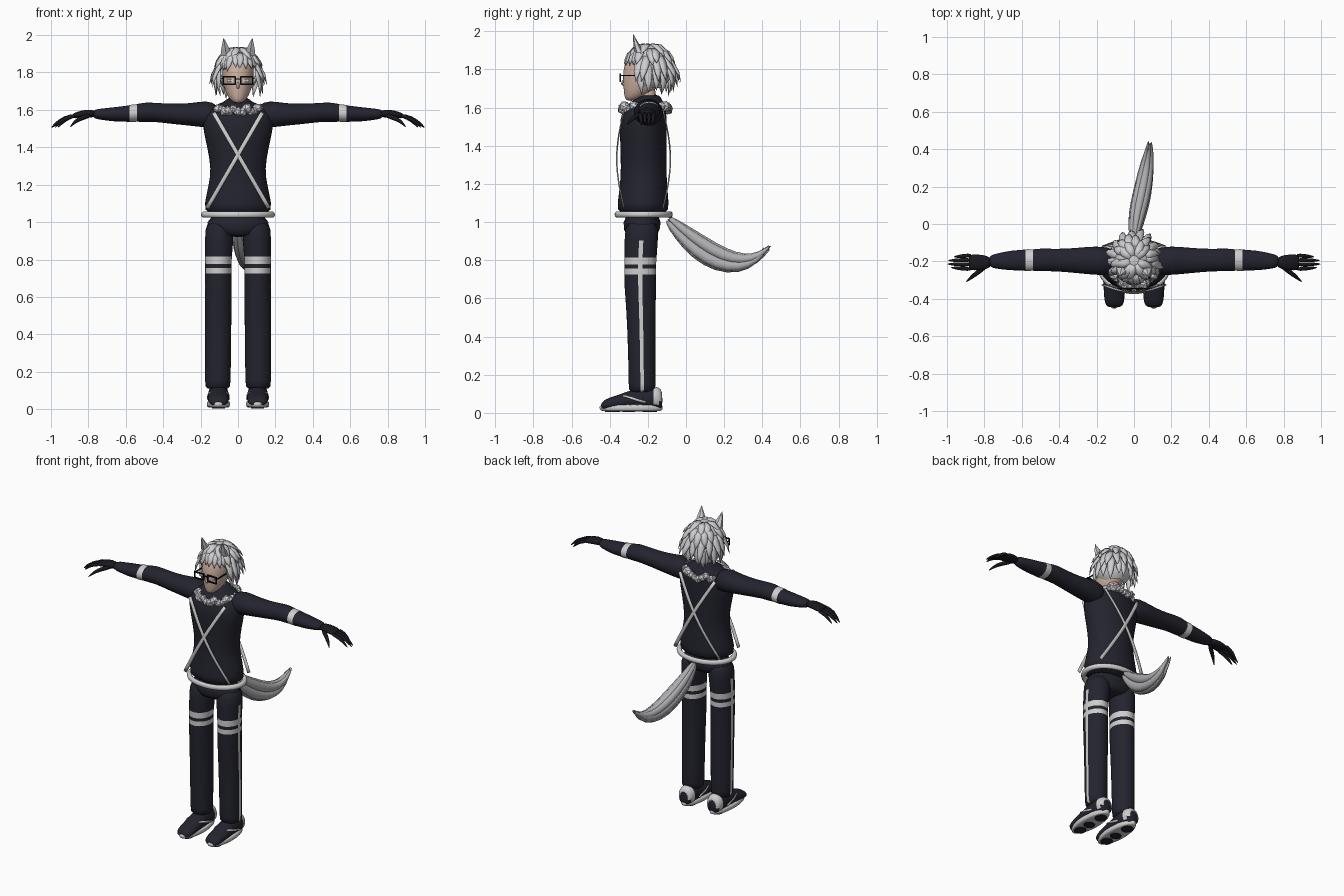
import bpy, bmesh, math, random
from mathutils import Vector, Matrix

random.seed(4)
default_cube = bpy.data.objects.get("Cube")
if default_cube:
    bpy.data.objects.remove(default_cube, do_unlink=True)

X, Y, Z = Vector((1, 0, 0)), Vector((0, 1, 0)), Vector((0, 0, 1))
SIDES = (("left", 1), ("right", -1))


def material(name, *rgb):
    mat = bpy.data.materials.new(name)
    mat.use_nodes = True
    mat.diffuse_color = (*rgb, 1)
    shader = next(n for n in mat.node_tree.nodes if n.type == "BSDF_PRINCIPLED")
    shader.inputs["Base Color"].default_value = (*rgb, 1)
    return mat


navy = material("dark navy cloth", .017, .017, .028)
glove = material("black glove", .009, .009, .013)
white = material("white trim", .62, .62, .62)
silver = material("silver hair", .62, .62, .65)
grey = material("grey fur", .42, .42, .44)
skin = material("skin", .62, .44, .36)
black = material("black frame", .004, .004, .005)


def finish(name, bm, mats, smooth=True, subdivide=0):
    bmesh.ops.recalc_face_normals(bm, faces=bm.faces)
    mesh = bpy.data.meshes.new(name)
    bm.to_mesh(mesh)
    bm.free()
    for mat in mats:
        mesh.materials.append(mat)
    obj = bpy.data.objects.new(name, mesh)
    bpy.context.collection.objects.link(obj)
    if smooth:
        mesh.shade_smooth()
    if subdivide:
        mod = obj.modifiers.new("Subdivision", "SUBSURF")
        mod.levels = mod.render_levels = subdivide
    return obj


def loft(bm, sections, ref=X, n=24, axis=None, paint=None):
    """Skin ellipses (centre, a, b) along a path; a lies along ref."""
    rings = []
    for i, (centre, a, b) in enumerate(sections):
        ahead = sections[min(i + 1, len(sections) - 1)][0]
        t = axis or (ahead - sections[max(i - 1, 0)][0]).normalized()
        u = (ref - t * ref.dot(t)).normalized()
        v = t.cross(u)
        angles = [math.tau * (j + .5) / n for j in range(n)]
        rings.append([bm.verts.new(centre + u * a * math.cos(w) + v * b * math.sin(w))
                      for w in angles])
    for low, high in zip(rings, rings[1:]):
        for j in range(n):
            k = (j + 1) % n
            face = bm.faces.new((low[j], low[k], high[k], high[j]))
            if paint:
                face.material_index = paint(j, face.calc_center_median())
    bm.faces.new(rings[0][::-1])
    bm.faces.new(rings[-1])


def upright(name, rows, mats, side=1, paint=None, n=24):
    """Vertical form from rows of z, x, y, half width, half depth."""
    bm = bmesh.new()
    loft(bm, [(Vector((x * side, y, z)), a, b) for z, x, y, a, b in rows],
         X * side, n, Z, paint)
    return finish(name, bm, mats, True, 1)


def box(bm, centre, size):
    bmesh.ops.create_cube(bm, size=1, matrix=Matrix.Translation(centre)
                          @ Matrix.Diagonal((*size, 1)))


# Jacket, hips, neck and head
upright("jacket", [(1.03, 0, -.225, .185, .14), (1.1, 0, -.225, .181, .135),
                   (1.2, 0, -.222, .158, .124), (1.28, 0, -.222, .144, .12),
                   (1.4, 0, -.223, .165, .122), (1.5, 0, -.225, .19, .124),
                   (1.57, 0, -.222, .19, .12), (1.62, 0, -.205, .15, .1),
                   (1.64, 0, -.2, .07, .07), (1.67, 0, -.19, .058, .058)], [navy])
upright("hips", [(.92, 0, -.232, .1, .075), (.95, 0, -.232, .165, .095),
                 (1.05, 0, -.228, .18, .11)], [navy])
upright("neck", [(1.6, 0, -.2, .047, .047), (1.73, 0, -.2, .045, .045)], [skin])
upright("head", [(1.635, 0, -.288, .018, .025), (1.655, 0, -.268, .045, .055),
                 (1.7, 0, -.238, .07, .09), (1.76, 0, -.225, .083, .107),
                 (1.82, 0, -.215, .087, .112), (1.88, 0, -.2, .075, .1),
                 (1.915, 0, -.2, .03, .04)], [skin])
bm = bmesh.new()
loft(bm, [(Vector((0, -.318, 1.755)), .006, .006), (Vector((0, -.343, 1.722)), .009, .007),
          (Vector((0, -.322, 1.713)), .006, .004)], n=8)
finish("nose", bm, [skin], True, 1)

# White hem roll
bpy.ops.mesh.primitive_torus_add(major_radius=.181, minor_radius=.017, major_segments=40,
                                 minor_segments=10, location=(0, -.222, 1.04))
hem = bpy.context.object
hem.name = "jacket_hem"
hem.scale = (1, .77, 1)
hem.data.materials.append(white)
hem.data.shade_smooth()

# Crossed straps, front and back
for place, base, bulge in (("front", -.325, -.038), ("back", -.12, .038)):
    for label, s in SIDES:
        bm = bmesh.new()
        path = []
        for i in range(13):
            t = i / 12
            path.append((Vector((s * (.13 - .295 * t), base + bulge * math.sin(math.pi * t),
                                 1.585 - .51 * t)), .012, .004))
        loft(bm, path, n=8)
        finish(f"{place}_strap_{label}", bm, [white])

# Fluffy collar
bm = bmesh.new()
for i in range(30):
    w = math.tau * i / 30
    spot = Vector((.118 * math.sin(w), -.212 - .122 * math.cos(w),
                   1.597 + random.uniform(-.012, .012)))
    turn = Matrix.Rotation(random.random() * 3, 4, (1, 1, 1))
    bmesh.ops.create_icosphere(bm, subdivisions=1, radius=random.uniform(.022, .033),
                               matrix=Matrix.Translation(spot) @ turn)
finish("fur_collar", bm, [silver], False)

for label, s in SIDES:
    # Arm with a white band
    bm = bmesh.new()
    arm = [(.1, -.2, 1.565, .07, .065), (.17, -.197, 1.578, .078, .074),
           (.25, -.195, 1.575, .074, .06), (.35, -.195, 1.578, .063, .054),
           (.45, -.192, 1.588, .06, .051), (.5, -.192, 1.588, .062, .053),
           (.549, -.193, 1.583, .056, .046), (.551, -.193, 1.583, .059, .048),
           (.586, -.193, 1.58, .059, .046), (.588, -.193, 1.58, .055, .043),
           (.66, -.195, 1.576, .054, .039), (.72, -.198, 1.577, .043, .031),
           (.78, -.2, 1.578, .033, .025)]
    loft(bm, [(Vector((x * s, y, z)), a, b) for x, y, z, a, b in arm], Y, axis=X * s,
         paint=lambda j, c: int(.55 < abs(c.x) < .587))
    finish(f"{label}_arm", bm, [navy, white], True, 1)

    # Gloved hand with pointed fingers and thumb
    bm = bmesh.new()
    palm = [(.76, 1.578, .03, .023), (.81, 1.582, .042, .022),
            (.86, 1.573, .046, .018), (.885, 1.565, .04, .013)]
    loft(bm, [(Vector((x * s, -.205, z)), a, b) for x, z, a, b in palm], Y, n=12)
    for i in range(4):
        reach = (.115, .135, .13, .1)[i]
        y = -.242 + i * .025
        loft(bm, [(Vector((s * (.865 + reach * t), y + .006 * (1.5 - i) * t,
                           1.572 - .068 * t * t)), r, r)
                  for t, r in ((0, .012), (.45, .012), (.75, .01), (1, .002))], Y, n=8)
    loft(bm, [(Vector((x * s, y, z)), r, r) for x, y, z, r in
              ((.78, -.215, 1.575, .014), (.83, -.255, 1.56, .015),
               (.87, -.285, 1.54, .011), (.9, -.312, 1.505, .002))], Z, n=8)
    finish(f"{label}_hand", bm, [glove], True, 1)

    # Trouser leg with outer stripe and knee bands
    def stripes(j, c):
        band = .735 < c.z < .755 or .777 < c.z < .803
        return int(band or (j == 23 and c.z < .95))
    upright(f"{label}_leg", [(.105, .108, -.23, .066, .07), (.13, .108, -.23, .069, .071),
                             (.3, .108, -.231, .071, .072), (.55, .106, -.236, .072, .077),
                             (.66, .105, -.24, .071, .084), (.734, .105, -.24, .071, .084),
                             (.756, .105, -.24, .071, .084), (.776, .105, -.24, .071, .084),
                             (.804, .105, -.239, .072, .085), (.9, .101, -.235, .076, .088),
                             (1.02, .097, -.23, .08, .09)], [navy, white], s, stripes)

    # Shoe: sole, upper with white heel, side flash, tread plates
    upright(f"{label}_sole", [(.008, .105, -.285, .054, .15), (.012, .105, -.287, .062, .166),
                              (.036, .105, -.288, .064, .169), (.046, .105, -.286, .058, .158)],
            [white], s)
    bm = bmesh.new()
    upper = [(-.448, .04, .035), (-.42, .053, .06), (-.37, .058, .075), (-.31, .058, .097),
             (-.25, .057, .118), (-.19, .056, .125), (-.172, .056, .125),
             (-.14, .05, .12), (-.123, .035, .1)]
    loft(bm, [(Vector((.105 * s, y, .03 + (h - .03) / 2)), w, h / 2)
              for y, w, h in upper], X, n=16, axis=Y,
         paint=lambda j, c: int(c.y > -.18 and c.z > .05))
    finish(f"{label}_shoe", bm, [navy, white], True, 1)
    bm = bmesh.new()
    for edge in (-1, 1):
        loft(bm, [(Vector((.105 * s + edge * x, y, z)), .007, .004) for x, y, z in
                  ((.044, -.33, .088), (.055, -.28, .075), (.057, -.21, .055))], Z, n=6)
    finish(f"{label}_shoe_flash", bm, [white])
    bm = bmesh.new()
    for y, r in ((-.385, .04), (-.3, .035), (-.19, .04)):
        loft(bm, [(Vector((.105 * s, y, z)), .036, r) for z in (.004, .009)], n=12)
    finish(f"{label}_tread", bm, [navy], False)

    # Glasses and eye
    bm = bmesh.new()
    for z in (1.737, 1.776):
        box(bm, (.048 * s, -.345, z), (.07, .008, .008))
    for x in (.016, .08):
        box(bm, (x * s, -.345, 1.757), (.008, .008, .044))
    box(bm, (.006 * s, -.345, 1.765), (.014, .007, .007))
    box(bm, (.085 * s, -.275, 1.768), (.005, .14, .007))
    finish(f"{label}_glasses", bm, [black], False)
    for part, size, y, mat in (("white", (.034, .004, .016), -.326, white),
                               ("pupil", (.012, .004, .016), -.329, grey)):
        bm = bmesh.new()
        box(bm, (.043 * s, y, 1.757), size)
        finish(f"{label}_eye_{part}", bm, [mat], False)

    # Pointed animal ear, grey on its front
    bm = bmesh.new()
    loft(bm, [(Vector((.062 * s, -.245, 1.89)), .036, .025),
              (Vector((.068 * s, -.26, 1.93)), .024, .016),
              (Vector((.077 * s, -.277, 1.985)), .001, .001)], n=6, axis=Z,
         paint=lambda j, c: int(j in (3, 4)))
    finish(f"{label}_ear", bm, [silver, grey], False)


# Hair cap and layered pointed locks
def scalp(phi, lift, k):
    phi, lift = math.radians(phi), math.radians(lift)
    return Vector((.112 * k * math.sin(phi) * math.cos(lift),
                   -.195 - .125 * k * math.cos(phi) * math.cos(lift),
                   1.81 + .125 * k * math.sin(lift)))


def lock(bm, phi, start, end, k, width):
    across = Vector((math.cos(math.radians(phi)), math.sin(math.radians(phi)), 0))
    sway = random.uniform(-8, 8)
    steps = ((0, .97, .7), (.35, 1.03, 1), (.7, 1 + (k - 1) * .5, .75), (1, k, .03))
    loft(bm, [(scalp(phi + sway * t, start + (end - start) * t, kk), width * w, width * w * .4)
              for t, kk, w in steps], across, 6)


bm = bmesh.new()
bmesh.ops.create_uvsphere(bm, u_segments=28, v_segments=18, radius=1,
                          matrix=Matrix.Translation((0, -.195, 1.81))
                          @ Matrix.Diagonal((.112, .125, .125, 1)))
bald = [f for f in bm.faces if f.calc_center_median().z < 1.7 or
        (f.calc_center_median().y < -.25 and f.calc_center_median().z < 1.845)]
bmesh.ops.delete(bm, geom=bald, context="FACES")
finish("hair_cap", bm, [silver])
bm = bmesh.new()
for count, start, end, k in ((9, 78, 28, 1.1), (14, 52, 2, 1.17),
                             (18, 28, -28, 1.48), (18, 6, -46, 1.5)):
    for i in range(count):
        phi = 360 * (i + random.uniform(.2, .8)) / count - 180
        if abs(phi) < 58 and start < 60:
            continue
        flare = k + random.uniform(-.08, .1)
        lock(bm, phi, start, end + random.uniform(-7, 7), flare, .026)
for i in range(11):
    lock(bm, -55 + 11 * i, 50, random.uniform(-2, 8), 1.05, .02)
finish("hair_locks", bm, [silver])

# Tail: a bundle of tapering strands along a drooping curve
spine = [(0, -.1, 1.02, .022), (.005, -.03, .95, .046), (.025, .07, .865, .066),
         (.05, .18, .8, .066), (.068, .29, .778, .054), (.08, .38, .81, .036),
         (.086, .445, .87, .014)]
bm = bmesh.new()
for i in range(8):
    w = math.tau * i / 8
    spread = .55 if i else 0
    shrink = random.uniform(.88, 1.02)
    strand = []
    for step, (x, y, z, r) in enumerate(spine):
        last = step == len(spine) - 1
        shift = Vector((math.cos(w) * .75, math.sin(w) * .55, math.sin(w) * .85)) * r * spread
        centre = Vector((x, y * (shrink if last else 1), z)) + shift * (1.8 if last else 1)
        size = .002 if last else r * .52
        strand.append((centre, size * .85, size))
    loft(bm, strand, X, 8)
finish("tail", bm, [grey], True, 1)
